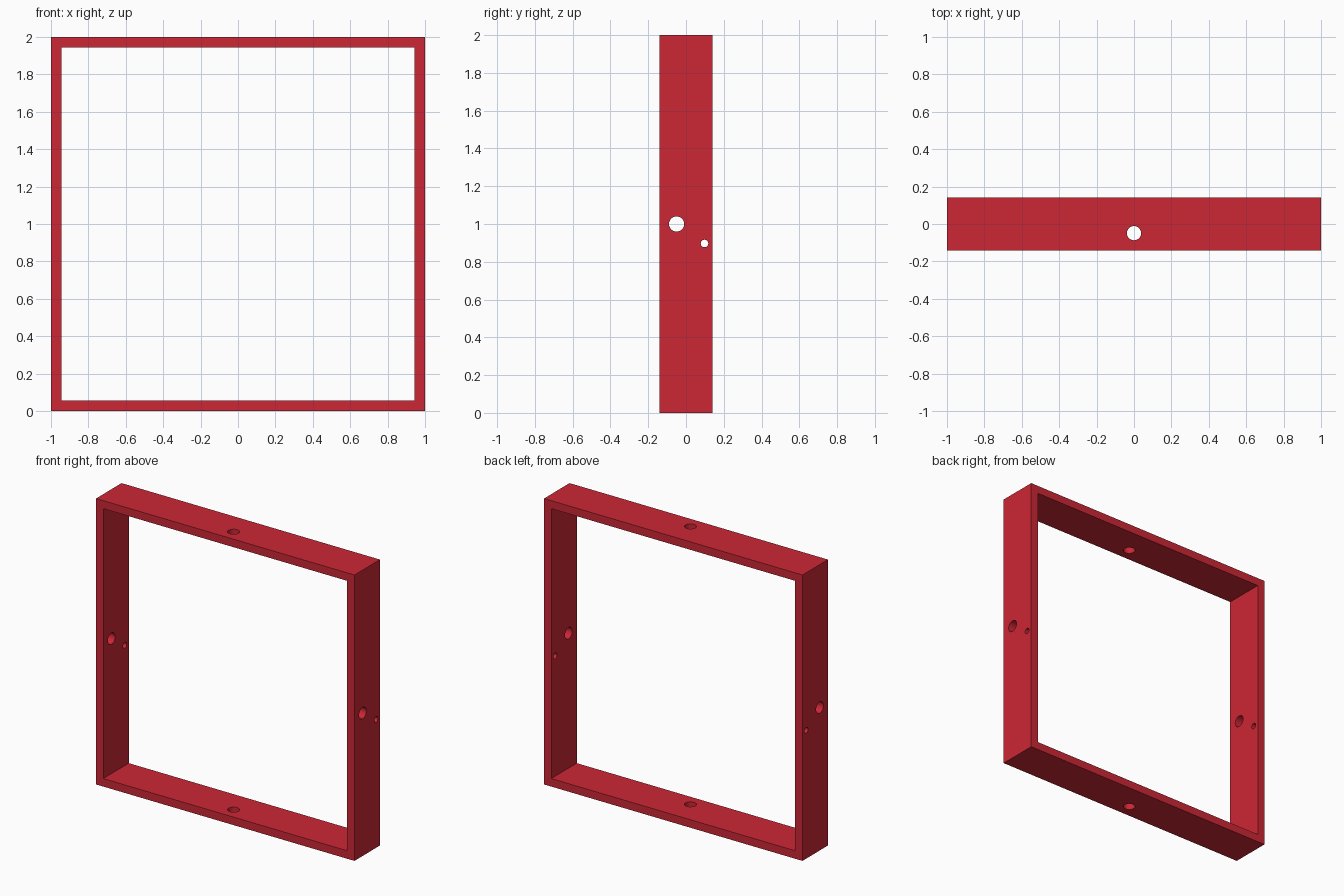
import bpy, math

if "Cube" in bpy.data.objects:
    bpy.data.objects.remove(bpy.data.objects["Cube"])

HALF_DEPTH, WALL = 0.141, 0.056


def box(name, size, loc):
    bpy.ops.mesh.primitive_cube_add(size=1, location=loc)
    ob = bpy.context.object
    ob.name = name
    ob.scale = size
    bpy.ops.object.transform_apply(location=True, rotation=True, scale=True)
    return ob


def drill(name, radius, loc, rot):
    bpy.ops.mesh.primitive_cylinder_add(vertices=48, radius=radius, depth=3,
                                        location=loc, rotation=rot)
    ob = bpy.context.object
    ob.name = name
    return ob


def cut(target, cutter):
    mod = target.modifiers.new("cut", 'BOOLEAN')
    mod.operation = 'DIFFERENCE'
    mod.solver = 'EXACT'
    mod.object = cutter
    bpy.context.view_layer.objects.active = target
    bpy.ops.object.modifier_apply(modifier=mod.name)
    bpy.data.objects.remove(cutter)


# Square frame
frame = box("square_frame", (2, 2 * HALF_DEPTH, 2), (0, 0, 1))
inner = 2 - 2 * WALL
cut(frame, box("opening_cutter", (inner, 1, inner), (0, 0, 1)))

# Holes through both side walls, then through top and bottom
side = (0, math.pi / 2, 0)
cut(frame, drill("side_hole_cutter", 0.04, (0, -0.05, 1), side))
cut(frame, drill("small_side_hole_cutter", 0.02, (0, 0.098, 0.897), side))
cut(frame, drill("vertical_hole_cutter", 0.038, (0, -0.049, 1), (0, 0, 0)))

# Red finish, smooth hole walls with sharp edges
red = bpy.data.materials.new("red")
red.diffuse_color = (0.6, 0.02, 0.035, 1)
red.use_nodes = True
red.node_tree.nodes["Principled BSDF"].inputs["Base Color"].default_value = red.diffuse_color
frame.data.materials.clear()
frame.data.materials.append(red)
bpy.ops.object.select_all(action='DESELECT')
frame.select_set(True)
bpy.context.view_layer.objects.active = frame
bpy.ops.object.shade_smooth_by_angle(angle=math.radians(30))
